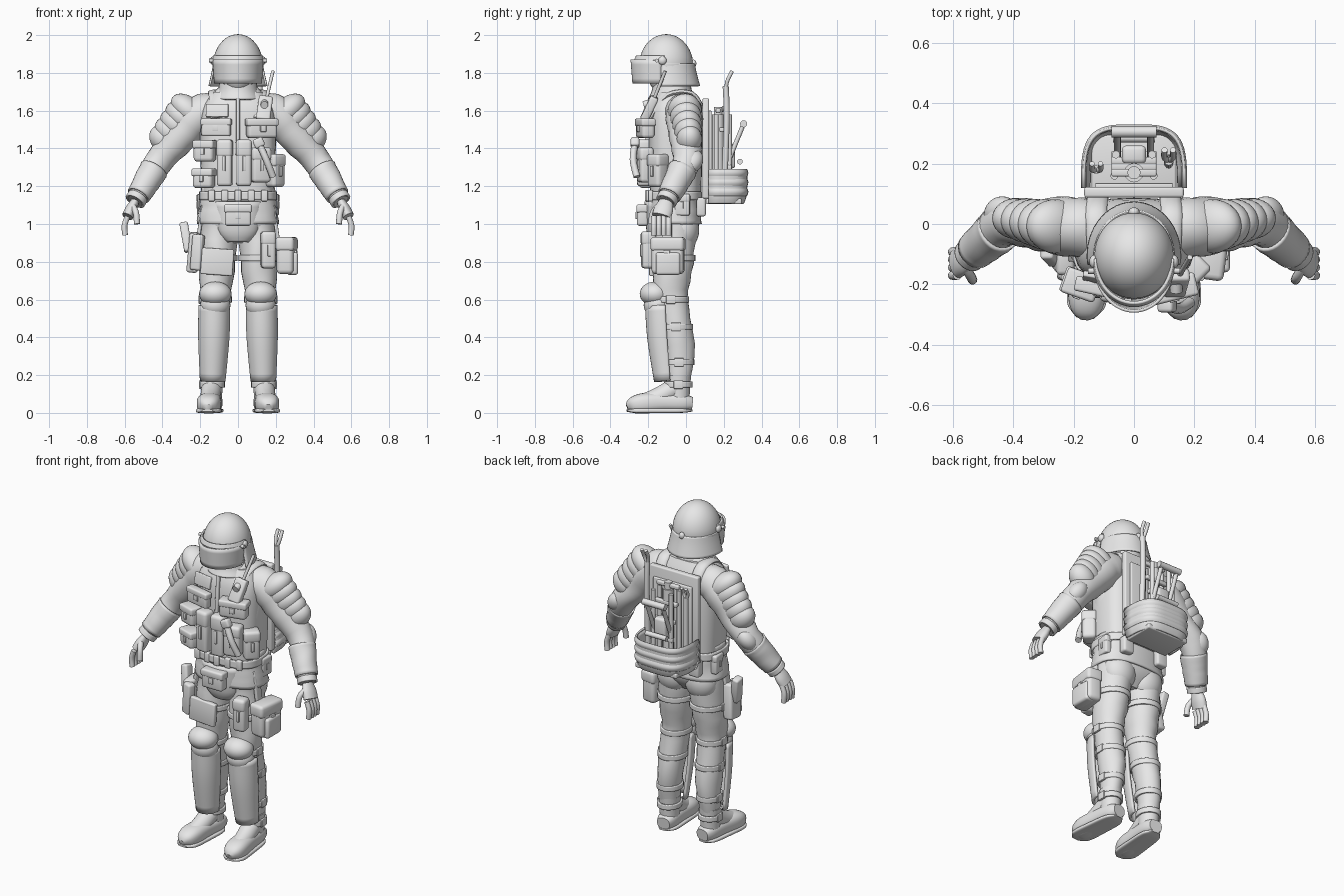
import bpy, bmesh, math
from math import sin, cos, radians
from mathutils import Vector, Matrix, Euler

cube = bpy.data.objects.get("Cube")
if cube:
    bpy.data.objects.remove(cube)
tone = 0.8
grey = bpy.data.materials.new("plain grey")
grey.use_nodes = True
grey.diffuse_color = (tone, tone, tone, 1)
grey.node_tree.nodes["Principled BSDF"].inputs["Base Color"].default_value = (tone, tone, tone, 1)
RIGHTWARD, BACK, UP = Vector((1, 0, 0)), Vector((0, 1, 0)), Vector((0, 0, 1))

def at(x, y, z):
    return Vector((x, y, z))

def finish(bm, name, thick=0):
    """Turn a bmesh into a smooth object that keeps its sharp edges."""
    bmesh.ops.recalc_face_normals(bm, faces=bm.faces)
    mesh = bpy.data.meshes.new(name)
    bm.to_mesh(mesh)
    bm.free()
    mesh.materials.append(grey)
    mesh.polygons.foreach_set("use_smooth", [True] * len(mesh.polygons))
    mesh.set_sharp_from_angle(angle=radians(40))
    part = bpy.data.objects.new(name, mesh)
    bpy.context.collection.objects.link(part)
    if thick:
        shell = part.modifiers.new("thickness", "SOLIDIFY")
        shell.thickness = thick
        shell.offset = 0
    return part

def pair(part):
    """Repeat a left part on the right."""
    part.modifiers.new("other side", "MIRROR").use_mirror_merge = False

def smooth_rows(rows, steps=4):
    """Smooth interpolation through points with radii."""
    rows = [Vector((*point, radius)) for point, radius in rows]
    last = len(rows) - 1
    result = []
    for i in range(last):
        before, start, end, after = rows[max(i - 1, 0)], rows[i], rows[i + 1], rows[min(i + 2, last)]
        for k in range(steps):
            t = k / steps
            slope_in, slope_out = (end - before) / 2, (after - start) / 2
            blend = start.lerp(end, t * t * (3 - 2 * t))
            result.append(blend + slope_in * t * (1 - t) ** 2 - slope_out * t * t * (1 - t))
    return result + [rows[-1]]

def loft(name, rows, stretch=1, square=2, sides=28, fold=0, arc=None, thick=0, ref=RIGHTWARD):
    """Skin along points with radii; an arc in degrees makes an open shell."""
    rings = smooth_rows(rows)
    first, final = (radians(angle) for angle in (arc or (0, 360)))
    bm = bmesh.new()
    loops = []
    for k, ring in enumerate(rings):
        ahead, behind = rings[min(k + 1, len(rings) - 1)], rings[max(k - 1, 0)]
        along = (ahead - behind).to_3d().normalized()
        across = (ref - along * ref.dot(along)).normalized()
        deep = along.cross(across) * stretch
        loop = []
        for j in range(sides + 1 if arc else sides):
            angle = first + (final - first) * j / sides
            u, v = (math.copysign(abs(w) ** (2 / square), w) for w in (cos(angle), sin(angle)))
            radius = ring.w * (1 + fold * sin(2 * k + 3 * sin(angle + k / 3)))
            loop.append(bm.verts.new(ring.to_3d() + (across * u + deep * v) * radius))
        loops.append(loop)
    for low, high in zip(loops, loops[1:]):
        for j in range(sides):
            q = (j + 1) % len(low)
            bm.faces.new((low[j], low[q], high[q], high[j]))
    if not thick:
        bm.faces.new(loops[0])
        bm.faces.new(loops[-1])
    return finish(bm, name, thick)

def column(name, y, profile, **style):
    """Upright loft about the middle plane from (height, half width) pairs."""
    return loft(name, [(at(0, y, z), radius) for z, radius in profile], **style)

def tube(name, points, radius, **style):
    run = points[-1] - points[0]
    ref = BACK if abs(run.x) > run.length / 2 else RIGHTWARD
    return loft(name, [(point, radius) for point in points], sides=12, ref=ref, **style)

def band(name, centre, radius, height, stretch, square=2):
    half = UP * height / 2
    return loft(name, [(centre - half, radius), (centre + half, radius)], stretch, square, thick=.012)

def ball(name, centre, size, along=UP):
    bm = bmesh.new()
    turn = Matrix() if along == UP else along.to_track_quat("Z", "Y").to_matrix().to_4x4()
    place = Matrix.Translation(centre) @ turn @ Matrix.Diagonal((*size, 1))
    bmesh.ops.create_uvsphere(bm, u_segments=28, v_segments=16, radius=1, matrix=place)
    return finish(bm, name)

def box(name, centre, size, tilt=0, lean=0, yaw=0):
    """Soft-edged box turned by degrees."""
    bm = bmesh.new()
    bmesh.ops.create_cube(bm, size=1, matrix=Matrix.Diagonal((*size, 1)))
    bmesh.ops.bevel(bm, geom=bm.edges[:], offset=min(size) / 4, segments=3, profile=.5, affect="EDGES")
    turn = Euler([radians(angle) for angle in (tilt, lean, yaw)]).to_matrix().to_4x4()
    bm.transform(Matrix.Translation(centre) @ turn)
    return finish(bm, name)

def pouch(name, centre, width, depth, height, yaw=0):
    """Soft bag with an overhanging lid and a closing tab."""
    tab = centre + Matrix.Rotation(radians(yaw), 3, "Z") @ (BACK * -depth * .53)
    return [box(name, centre, (width, depth, height), yaw=yaw),
            box(name + "_lid", centre + UP * height / 3, (width * 1.06, depth * 1.1, height * .4), yaw=yaw),
            box(name + "_tab", tab, (width / 5, depth / 6, height / 3), yaw=yaw)]

def chest_pouch(name, x, z, width, height, depth=.07):
    """Pouch seated on the curved front of the vest."""
    y = -.07 - .14 * (1 - abs(x / .23) ** 3) ** (1 / 3) - depth / 5
    pouch(name, at(x, y, z), width, depth, height, yaw=x * 110)

# Torso, vest, belt and collar
waist = at(0, -.06, 1.15)
column("trunk", waist.y, [(.9, .1), (1, .2), (1.2, .19), (1.5, .2), (1.65, .16), (1.75, .08)], stretch=.65, square=2.5, fold=.01)
column("vest", -.055, [(1.15, .19), (1.4, .2), (1.6, .19), (1.7, .13)], stretch=.71, square=3)
column("jacket_hem", waist.y, [(1, .212), (1.1, .2), (1.2, .19)], stretch=.65, square=2.5, fold=.015, thick=.012)
band("belt", waist, .2, .045, .7, square=3)
column("collar", -.075, [(1.66, .12), (1.7, .1), (1.76, .09)], thick=.015)
box("front_zip", at(0, -.2, 1.52), (.02, .02, .3), tilt=-4)
pair(ball("seat", at(.095, -.015, .97), (.1, .085, .11)))

# Head, helmet and visor
crown = at(0, -.105, 1.84)
ball("head", crown - UP * .04, (.085, .1, .115))
bm = bmesh.new()
bmesh.ops.create_uvsphere(bm, u_segments=40, v_segments=24, radius=1)
bmesh.ops.bisect_plane(bm, geom=bm.verts[:] + bm.edges[:] + bm.faces[:], plane_co=(0, 0, 0), plane_no=UP, clear_inner=True)
bm.transform(Matrix.Translation(crown) @ Matrix.Diagonal((.127, .138, .16, 1)))
finish(bm, "helmet_dome", .01)
band("helmet_rim", crown, .129, .02, 1.08)
column("neck_guard", crown.y, [(1.73, .152), (1.8, .136), (1.85, .127)], stretch=1.15, arc=(-10, 190), thick=.01)
column("visor", -.13, [(1.745, .122), (1.87, .13)], stretch=1.22, arc=(180, 360), thick=.01)
column("visor_hood", -.115, [(1.865, .135), (1.89, .126)], stretch=1.15, arc=(180, 360), thick=.01)
hinge = at(.133, -.125, 1.865)
pair(ball("visor_hinges", hinge, (.015, .022, .022)))
pair(tube("visor_knobs", [hinge - BACK * .03, hinge - BACK * .03 + RIGHTWARD * .02], .01))
pair(tube("chin_straps", [at(.11, -.09, 1.84), at(.09, -.13, 1.76), at(0, -.17, 1.725)], .008))
ball("helmet_back_stud", at(0, .04, 1.85), (.018, .015, .02))

# Arms with layered guards
shoulder, elbow, wrist = at(.2, -.01, 1.58), at(.42, .005, 1.33), at(.545, -.105, 1.12)
forearm = elbow.lerp(wrist, .5)
pair(loft("arms", [(at(.12, -.02, 1.6), .09), (shoulder, .1), (shoulder.lerp(elbow, .5), .086), (elbow, .074),
                   (forearm, .066), (wrist, .044)], ref=BACK, fold=.035))
for i in range(5):
    centre = shoulder.lerp(elbow, .15 + .15 * i) + at(.025, .004 * i, .055)
    shrink = 1 - i / 16
    pair(ball(f"shoulder_guards_{i + 1}", centre, (.09 * shrink, .116 * shrink, .07), elbow - shoulder))
pair(ball("elbow_pads", elbow + at(.02, .03, 0), (.055, .05, .07), wrist - elbow))
pair(loft("forearm_guards", [(elbow.lerp(wrist, t), .077 - .022 * t) for t in (.2, .5, .85)], ref=BACK, fold=.02, thick=.01))
pair(loft("cuffs", [(elbow.lerp(wrist, t), .05) for t in (.88, 1)], ref=BACK, thick=.012))

# Hands
knuckle = wrist + at(.04, -.025, -.08)
pair(loft("palms", [(wrist, .036), (wrist.lerp(knuckle, .5), .05), (knuckle, .05)], stretch=.6, ref=BACK))
for i in range(4):
    root = knuckle + BACK * (.026 * i - .04)
    pair(tube(f"fingers_{i + 1}", [root, root + at(.016, 0, -.05), root + at(.012, 0, -.1)], .015))
pair(tube("thumbs", [at(.56, -.14, 1.1), at(.54, -.175, 1.06), at(.535, -.185, 1)], .016))

# Legs with gathered trousers
hip, knee, ankle = at(.1, -.06, 1), at(.12, -.08, .6), at(.138, -.04, .13)
calf = at(.13, -.035, .36)
thigh = hip.lerp(knee, .5)
pair(loft("legs", [(hip, .1), (thigh, .097), (knee, .079), (calf, .071), (ankle, .05)], stretch=1.13, fold=.04))
straps = {"thigh": (hip.lerp(knee, .45), .101), "knee": (knee, .081), "upper_calf": (knee.lerp(calf, .6), .076),
          "lower_calf": (calf.lerp(ankle, .4), .067), "ankle": (ankle + UP * .02, .062)}
for place, (centre, radius) in straps.items():
    pair(band(place + "_straps", centre, radius, .03, 1.12))
    pair(box(place + "_buckles", centre + RIGHTWARD * radius, (.015, .05, .045)))

# Knee and shin guards
pair(ball("knee_caps", knee + at(0, -.085, .03), (.086, .08, .065)))
pair(ball("lower_knee_caps", knee + at(0, -.068, -.03), (.08, .076, .07)))
pair(loft("shin_guards", [(at(.134, -.095, .17), .06), (at(.128, -.115, .4), .075), (at(.125, -.125, .57), .076)],
          stretch=1.1, arc=(170, 370), thick=.016))

# Boots
heel, toe = at(.132, .032, 0), at(.162, -.312, 0)
pair(loft("boot_shafts", [(ankle - UP * .08, .052), (ankle, .056), (ankle + UP * .07, .061)], stretch=1.1))
pair(loft("boot_feet", [(heel + UP * .05, .04), (heel.lerp(toe, .15) + UP * .054, .056), (heel.lerp(toe, .45) + UP * .056, .06),
                        (heel.lerp(toe, .75) + UP * .05, .064), (heel.lerp(toe, .92) + UP * .04, .05),
                        (toe + UP * .03, .02)], stretch=.85, square=2.5))
pair(loft("boot_insteps", [(ankle + at(0, .01, .02), .055), (heel.lerp(toe, .5) + UP * .085, .052),
                           (heel.lerp(toe, .8) + UP * .05, .045)]))
pair(loft("boot_soles", [(heel.lerp(toe, i / 10) + UP * .012, (.06 + i / 900) * (1 - .6 * abs(i / 5 - 1) ** 6))
                         for i in range(11)], stretch=.2, square=4))

# Straps and pouches worn on both sides
pair(tube("vest_straps", [at(.12, .09, 1.6), at(.125, .03, 1.69), at(.12, -.1, 1.68), at(.11, -.185, 1.56)], .035, stretch=.4))
pair(box("back_belt_pouches", waist + at(.12, .14, -.06), (.07, .05, .1)))
for part in pouch("side_belt_pouches", waist + at(.195, .04, -.05), .08, .04, .11, yaw=85):
    pair(part)

# Chest gear
chest_pouch("left_chest_pouch", .125, 1.505, .16, .1)
chest_pouch("right_chest_pouch", -.115, 1.51, .155, .09, depth=.045)
box("chest_panel", at(-.11, -.18, 1.6), (.12, .02, .07), tilt=-12, yaw=-10)
radio = at(.14, -.195, 1.61)
box("radio", radio, (.075, .045, .14), tilt=-25, lean=8)
tube("radio_aerial", [radio + at(.01, .025, .05), radio + at(.045, .085, .2)], .009)
tube("radio_dial", [radio + at(0, -.03, .02), radio + UP * .03], .02)
chest_pouch("upper_side_pouch", -.175, 1.385, .11, .11, depth=.08)
chest_pouch("lower_side_pouch", -.18, 1.24, .11, .1, depth=.08)
for x in (-.07, .03):
    chest_pouch("magazine_pouch", x, 1.32, .08, .24)
chest_pouch("left_tool_pouch", .12, 1.31, .1, .18)
pouch("left_side_pouch", at(.195, -.15, 1.28), .09, .08, .17, yaw=45)
lamp = at(.11, -.27, 1.43)
tube("torch", [lamp, lamp + at(.04, -.01, -.09), lamp + at(.075, .01, -.18)], .018)
box("torch_head", lamp, (.055, .045, .05), lean=-25)
for i in range(5):
    x = .07 * (i - 2)
    box("belt_loop", at(x, -.205 + abs(x) / 8, waist.z), (.035, .025, .06))

# Groin guard and thigh gear
column("groin_guard", -.15, [(.91, .05), (.97, .1), (1.12, .12)], stretch=.5, arc=(180, 360), thick=.02)
pouch("groin_pouch", at(0, -.23, 1.045), .14, .06, .11)
pouch("left_magazine_pouch", at(.16, -.2, .86), .075, .07, .19, yaw=8)
bag = at(.258, -.095, .83)
pouch("left_thigh_bag", bag, .17, .09, .19, yaw=82)
box("left_bag_front", bag + at(.03, 0, -.04), (.06, .13, .12))
pair(box("drop_straps", at(.2, -.1, 1), (.02, .05, .2), lean=-8))
holster = at(-.235, -.11, .85)
box("holster", holster, (.06, .1, .21), tilt=6, lean=5)
box("holster_side", holster + at(.02, -.06, 0), (.06, .05, .19), lean=5, yaw=-20)
box("pistol_grip", holster + at(-.04, .01, .08), (.045, .06, .16), tilt=-10, lean=-10)
box("right_thigh_panel", at(-.11, -.18, .8), (.17, .03, .14), lean=4)

# Back plate and carrier basket
box("back_plate", at(0, .105, 1.4), (.33, .035, .53))
box("back_frame", at(0, .125, 1.38), (.26, .02, .44))
column("basket_wall", .12, [(1.11, .15), (1.16, .163), (1.28, .165)], stretch=1.2, arc=(0, 180), square=3.6, thick=.014)
box("basket_floor", at(0, .2, 1.12), (.28, .19, .03))
for z in (1.17, 1.22, 1.27):
    column("basket_rib", .12, [(z - .02, .165), (z, .171), (z + .02, .165)], stretch=1.2, arc=(0, 180), square=3.6, thick=.01)

# Rescue tools in the basket
base, top = UP * 1.13, UP * 1.58
for x, y in ((.065, .16), (.06, .23)):
    pair(tube("tool_rods", [at(x, y, 0) + base, at(x, y, 0) + top], .013))
for i in range(4):
    box("tool_crossbar", at(0, .23 - .02 * i, 1.3 + .1 * i), (.15, .025, .025))
core = BACK * .17
tube("hydraulic_cylinder", [core + base, core + top], .032)
tube("cylinder_cap", [core + top, core + top + UP * .04], .022)
box("pump_block", at(0, .23, 1.36), (.08, .06, .13))
grip = at(.055, .305, 1.53)
pair(tube("pump_levers", [at(.055, .22, 1.32), grip], .012))
pair(tube("pump_handle", [grip + RIGHTWARD * .02, grip - RIGHTWARD * .055], .019))
pair(tube("lower_handle", [at(.07, .285, 1.33), at(0, .285, 1.33)], .015))
neck = at(.115, .21, 1.73)
tube("crowbar", [at(.115, .2, 1.14), at(.115, .215, 1.55), neck], .016)
bar = at(-.125, .18, 1.56)
tube("pry_bar", [bar - UP * .42, bar], .014)
for spread in (-.014, .014):
    tube("crowbar_claw", [neck - UP * .02, neck + at(spread, .01, .03), neck + at(spread, .035, .08)], .01)
    tube("pry_bar_fork", [bar - UP * .02, bar + at(spread, 0, .02), bar + at(spread, .02, .06)], .009)
